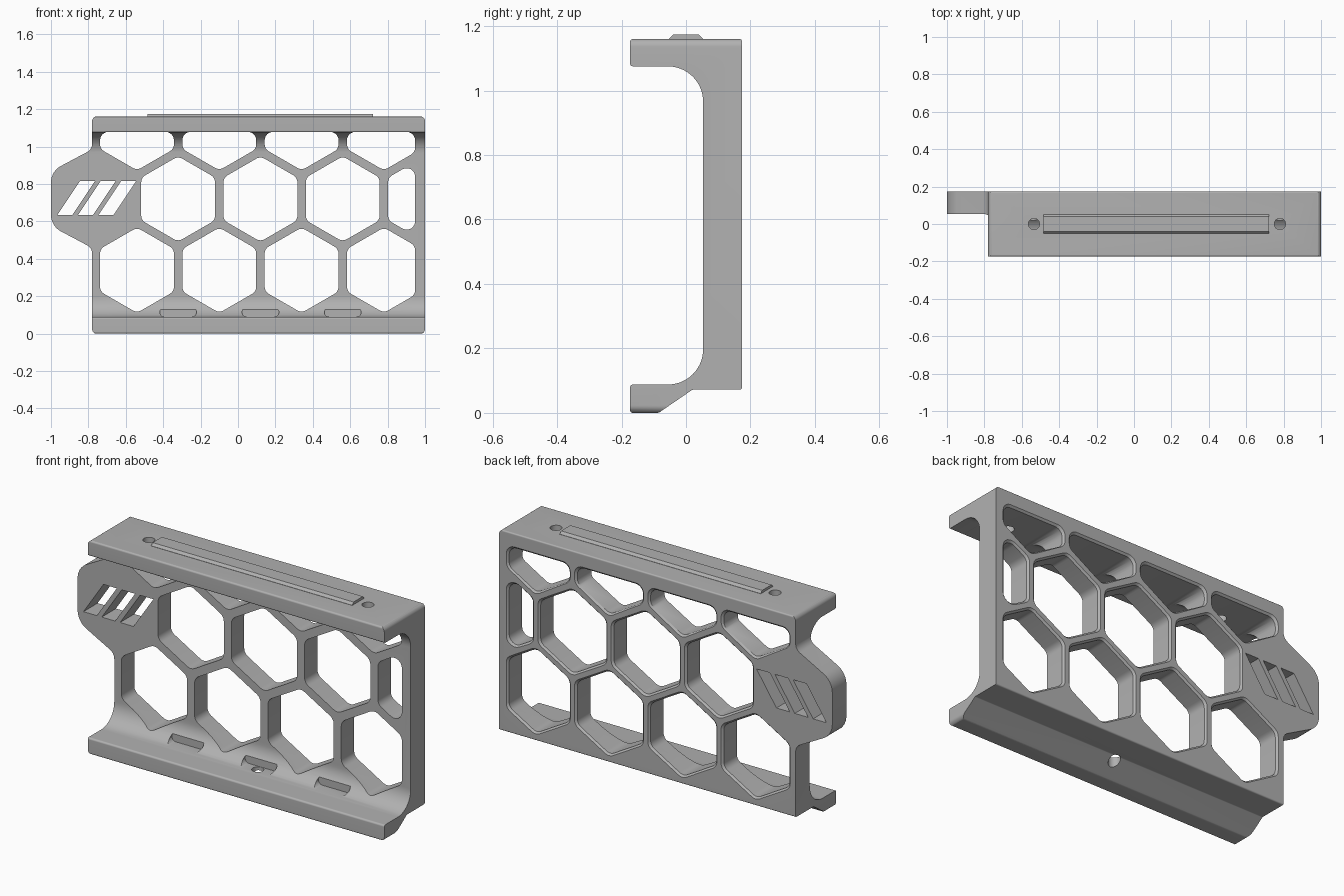
import bpy, bmesh, math
from mathutils import Vector

cube = bpy.data.objects.get("Cube")
if cube:
    bpy.data.objects.remove(cube, do_unlink=True)

grey = bpy.data.materials.new("plain grey")
grey.use_nodes = True
grey.diffuse_color = (0.44, 0.44, 0.44, 1)
grey.node_tree.nodes["Principled BSDF"].inputs["Base Color"].default_value = grey.diffuse_color


def rounded(corners, steps=6):
    """Round each (u, v, radius) corner of a polygon."""
    out, n = [], len(corners)
    for i, (u, v, r) in enumerate(corners):
        p = Vector((u, v))
        a = Vector(corners[i - 1][:2]) - p
        b = Vector(corners[(i + 1) % n][:2]) - p
        half = a.angle(b) / 2
        reach = min(r / math.tan(half), 0.48 * a.length, 0.48 * b.length)
        r = reach * math.tan(half)
        start, end = p + a.normalized() * reach, p + b.normalized() * reach
        centre = p + (a.normalized() + b.normalized()).normalized() * r / math.sin(half)
        s = start - centre
        turn = s.angle_signed(end - centre)
        for k in range(steps + 1):
            t = -turn * k / steps
            out.append(centre + Vector((s.x * math.cos(t) - s.y * math.sin(t),
                                        s.x * math.sin(t) + s.y * math.cos(t))))
    return out


def place(axis, p, d):
    return {"x": (d, p[0], p[1]), "y": (p[0], d, p[1]), "z": (p[0], p[1], d)}[axis]


def loft(bm, axis, rings):
    """Skin a list of (outline, depth) rings into a closed solid."""
    loops = [[bm.verts.new(place(axis, p, d)) for p in pts] for pts, d in rings]
    n = len(loops[0])
    for lo, hi in zip(loops, loops[1:]):
        for i in range(n):
            bm.faces.new((lo[i], lo[(i + 1) % n], hi[(i + 1) % n], hi[i]))
    bm.faces.new(loops[0][::-1])
    bm.faces.new(loops[-1])


def finish(name, bm):
    bmesh.ops.recalc_face_normals(bm, faces=bm.faces)
    mesh = bpy.data.meshes.new(name)
    bm.to_mesh(mesh)
    bm.free()
    mesh.materials.append(grey)
    obj = bpy.data.objects.new(name, mesh)
    bpy.context.collection.objects.link(obj)
    return obj


def carve(target, cutter, operation="DIFFERENCE"):
    mod = target.modifiers.new("carve", "BOOLEAN")
    mod.operation, mod.solver, mod.object = operation, "EXACT", cutter
    cutter.hide_render = True
    bpy.ops.object.select_all(action="DESELECT")
    bpy.context.view_layer.objects.active = target
    target.select_set(True)
    bpy.ops.object.modifier_apply(modifier=mod.name)
    bpy.data.objects.remove(cutter, do_unlink=True)


def clip(pts, axis, limit, sign):
    """Keep the part of a polygon where sign * coordinate <= sign * limit."""
    out = []
    for i, b in enumerate(pts):
        a = pts[i - 1]
        da, db = sign * (a[axis] - limit), sign * (b[axis] - limit)
        if da * db < 0:
            out.append(a.lerp(b, da / (da - db)))
        if db <= 0:
            out.append(b)
    return out


def grow(pts, amount):
    """Widen an outline evenly about the middle of its bounds."""
    lo = Vector([min(p[k] for p in pts) for k in (0, 1)])
    hi = Vector([max(p[k] for p in pts) for k in (0, 1)])
    mid, size = (lo + hi) / 2, (hi - lo) / 2
    return [Vector([mid[k] + (p[k] - mid[k]) * (1 + amount / size[k]) for k in (0, 1)]) for p in pts]


BACK, TOP, LEDGE = 0.174, 1.16, 0.09

# Scooped channel section, swept along the length
section = rounded([(-BACK, TOP, .01), (-BACK, 1.075, .01), (.053, 1.075, .193), (.053, .088, .193),
                   (-BACK, .088, .01), (-BACK, 0, .01), (-.085, 0, .02), (.02, .072, .01),
                   (BACK, .072, .008), (BACK, TOP, .008)], 14)
bm = bmesh.new()
loft(bm, "x", [(section, -1.1), (section, 1.1)])
frame = finish("frame", bm)

# Front outline with the side tab
outline = rounded([(-.78, -.001, .025), (1, -.001, .025), (1, TOP + .001, .025), (-.78, TOP + .001, .025),
                   (-.78, .985, .05), (-1, .868, .1), (-1, .575, .1), (-.78, .458, .05)], 8)
bm = bmesh.new()
loft(bm, "y", [(outline, -.3), (outline, .3)])
carve(frame, finish("outline_cutter", bm), "INTERSECT")

# Honeycomb windows, clipped by the border
PITCH, RADIUS, MID = 0.44, 0.228, 0.72
cells = bmesh.new()
for row in (-2, -1, 0, 1):
    for col in range(4):
        x = -.54 + PITCH * (col + .5 * (row % 2 == 0))
        if row == -2 and col == 3:
            continue
        z = MID + row * PITCH * math.sqrt(3) / 2
        pts = [Vector((x + RADIUS * math.sin(k * math.pi / 3), z + RADIUS * math.cos(k * math.pi / 3)))
               for k in range(6)]
        for axis, limit, sign in ((0, .947, 1), (0, -.738, -1), (1, 1.078, 1), (1, LEDGE, -1)):
            pts = clip(pts, axis, limit, sign)
        pts = rounded([(p.x, p.y, .045) for p in pts])
        if row == -2:   # blind pockets in the lower scoop
            loft(cells, "y", [(pts, -.3), (pts, .03)])
        else:           # through windows, chamfered at the back
            loft(cells, "y", [(pts, -.3), (pts, BACK - .01), (grow(pts, .012), BACK + .002)])
carve(frame, finish("cell_cutter", cells))

# Plain slanted vents in the tab
vents = bmesh.new()
for x in (-.865, -.755, -.645):
    slot = [(x - .1, .635), (x - .02, .635), (x + .1, .815), (x + .02, .815)]
    loft(vents, "y", [(slot, -.3), (slot, .3)])
carve(frame, finish("vent_cutter", vents))

# Screw holes: two in the top, one in the bottom
drills = bmesh.new()
for x, y, low, high in ((-.535, 0, 1.04, 1.3), (.78, 0, 1.04, 1.3), (.12, -.002, -.1, .13)):
    ring = [(x + .03 * math.cos(k * math.pi / 16), y + .03 * math.sin(k * math.pi / 16)) for k in range(32)]
    loft(drills, "z", [(ring, low), (ring, high)])
carve(frame, finish("drill_cutter", drills))

# Raised rail on the top
bm = bmesh.new()
rail = [(-.052, TOP - .005), (.052, TOP - .005), (.052, TOP + .001), (.04, TOP + .014),
        (-.04, TOP + .014), (-.052, TOP + .001)]
loft(bm, "x", [(rail, -.485), (rail, .722)])
finish("top_rail", bm)

# Smooth curves, crisp edges
bpy.ops.object.select_all(action="DESELECT")
frame.select_set(True)
bpy.context.view_layer.objects.active = frame
bpy.ops.object.shade_smooth_by_angle(angle=math.radians(30))
